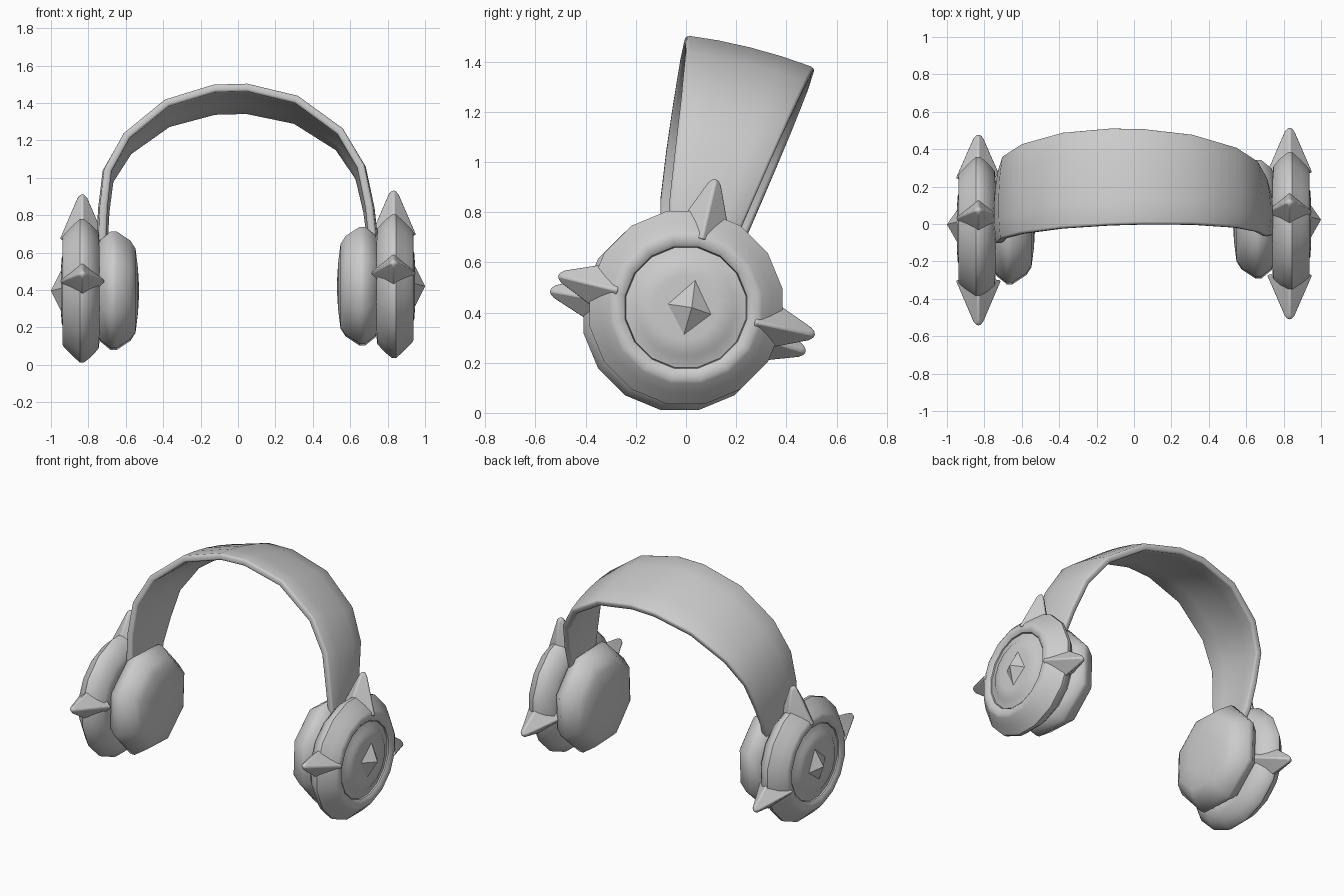
import bpy, bmesh, math
from mathutils import Vector

if "Cube" in bpy.data.objects:
    bpy.data.objects.remove(bpy.data.objects["Cube"])

grey = bpy.data.materials.new("light grey")
grey.use_nodes = True
COLOR = (0.6, 0.6, 0.6, 1)
grey.diffuse_color = COLOR
grey.node_tree.nodes["Principled BSDF"].inputs["Base Color"].default_value = COLOR


def finish(name, bm, bevel=0.0, angle=40):
    bmesh.ops.recalc_face_normals(bm, faces=bm.faces)
    mesh = bpy.data.meshes.new(name)
    bm.to_mesh(mesh)
    bm.free()
    mesh.materials.append(grey)
    ob = bpy.data.objects.new(name, mesh)
    bpy.context.collection.objects.link(ob)
    bpy.ops.object.select_all(action='DESELECT')
    bpy.context.view_layer.objects.active = ob
    ob.select_set(True)
    bpy.ops.object.shade_smooth_by_angle(angle=math.radians(angle))
    if bevel:
        mod = ob.modifiers.new("soft edges", 'BEVEL')
        mod.width, mod.segments = bevel, 2
        mod.limit_method, mod.angle_limit = 'ANGLE', math.radians(35)
    return ob


def lathe(name, side, center, profile, sides, turn=0.0, **kw):
    """Spin (x, radius) points around the ear axis; closed at both ends."""
    bm = bmesh.new()
    rings = []
    for x, r in profile:
        rings.append([bm.verts.new((side * x,
                                    center[0] + r * math.cos(turn + math.tau * i / sides),
                                    center[1] + r * math.sin(turn + math.tau * i / sides)))
                      for i in range(sides)])
    for a, b in zip(rings, rings[1:]):
        for i in range(sides):
            j = (i + 1) % sides
            bm.faces.new((a[i], a[j], b[j], b[i]))
    bm.faces.new(rings[0])
    bm.faces.new(rings[-1])
    return finish(name, bm, **kw)


def spike(name, side, center, degrees):
    """Four sided spike pointing outward from the cup rim."""
    a = math.radians(degrees)
    out = Vector((0, math.cos(a), math.sin(a)))
    along = Vector((0, -math.sin(a), math.cos(a)))
    mid = Vector((side * 0.832, center[0], center[1]))
    bm = bmesh.new()
    rings = []
    for r, half in ((0.28, 0.125), (0.505, 0.03), (0.525, 0.013)):
        rings.append([bm.verts.new(mid + out * r + d * half) for d in
                      (Vector((1, 0, 0)), along, Vector((-1, 0, 0)), -along)])
    for p, q in zip(rings, rings[1:]):
        for i in range(4):
            bm.faces.new((p[i], p[(i + 1) % 4], q[(i + 1) % 4], q[i]))
    bm.faces.new(rings[0])
    bm.faces.new(rings[-1])
    finish(name, bm, bevel=0.012)


CUP = [(0.74, 0.27), (0.745, 0.315), (0.785, 0.36), (0.825, 0.392), (0.845, 0.392),
       (0.895, 0.345), (0.93, 0.308), (0.938, 0.295), (0.938, 0.265), (0.925, 0.247),
       (0.9, 0.243)]
CAP = [(0.88, 0.246), (0.918, 0.243), (0.93, 0.2), (0.942, 0.183), (0.946, 0.13), (0.946, 0.06)]
PAD = [(0.75, 0.25), (0.735, 0.29), (0.68, 0.338), (0.65, 0.338), (0.575, 0.285),
       (0.548, 0.24), (0.535, 0.13), (0.53, 0.04)]

# Ear cups, each with a cap, stud, cushion and three spikes
for label, side, center, pad_y, angles in (
        ("left", 1, (0.0, 0.42), 0.025, (77, 166, -12)),
        ("right", -1, (-0.025, 0.396), -0.005, (79, 170, -17))):
    lathe(label + "_ear_cup", side, center, CUP, 16, math.pi / 16)
    lathe(label + "_cup_cap", side, center, CAP, 16, math.pi / 16)
    lathe(label + "_cushion", side, (pad_y, center[1]), PAD, 8, math.radians(20), angle=60)
    for where, deg in zip(("top", "front", "back"), angles):
        spike(f"{label}_{where}_spike", side, center, deg)

    # Diamond stud: four sided pyramid
    bm = bmesh.new()
    cy, cz = center[0] + 0.013, center[1]
    base = [bm.verts.new((side * 0.94, cy + dy, cz + dz)) for dy, dz in
            ((-0.095, 0.015), (-0.025, -0.12), (0.095, -0.03), (0.025, 0.12))]
    tip = bm.verts.new((side * 1.0, cy + 0.01, cz))
    for i in range(4):
        bm.faces.new((base[i], base[(i + 1) % 4], tip))
    bm.faces.new(base)
    finish(label + "_stud", bm)

# Headband: flared strip through (x, z) stations of its front edge
ARC = [(-0.72, 0.5), (-0.745, 0.68), (-0.738, 0.85), (-0.715, 1.05), (-0.61, 1.24),
       (-0.39, 1.42), (-0.13, 1.5), (0.05, 1.505), (0.32, 1.44), (0.56, 1.265),
       (0.675, 1.07), (0.72, 0.85), (0.738, 0.68), (0.72, 0.5)]
bm = bmesh.new()
rows = []
for x, z in ARC:
    yaw = 0.025 * x
    front = Vector((x, max(-0.085, -0.095 + 0.135 * (z - 0.8)) + yaw, z))
    zb = 0.62 + (z - 0.62) * 0.855
    back = Vector((x * 0.985, 0.225 + 0.425 * (zb - 0.7) - yaw, zb))
    bulge = Vector((x, 0, z - 0.75)).normalized() * 0.016
    rows.append([bm.verts.new(front.lerp(back, t) + bulge * (4 * t * (1 - t)))
                 for t in (0, 0.25, 0.5, 0.75, 1)])
for a, b in zip(rows, rows[1:]):
    for i in range(4):
        bm.faces.new((a[i], b[i], b[i + 1], a[i + 1]))
band = finish("headband", bm)
top = max(band.data.polygons, key=lambda p: p.center.z)
thick = band.modifiers.new("thickness", 'SOLIDIFY')
thick.thickness = 0.042
thick.offset = -1 if top.normal.z > 0 else 1
soft = band.modifiers.new("soft edges", 'BEVEL')
soft.width, soft.segments = 0.012, 2
soft.limit_method, soft.angle_limit = 'ANGLE', math.radians(50)
